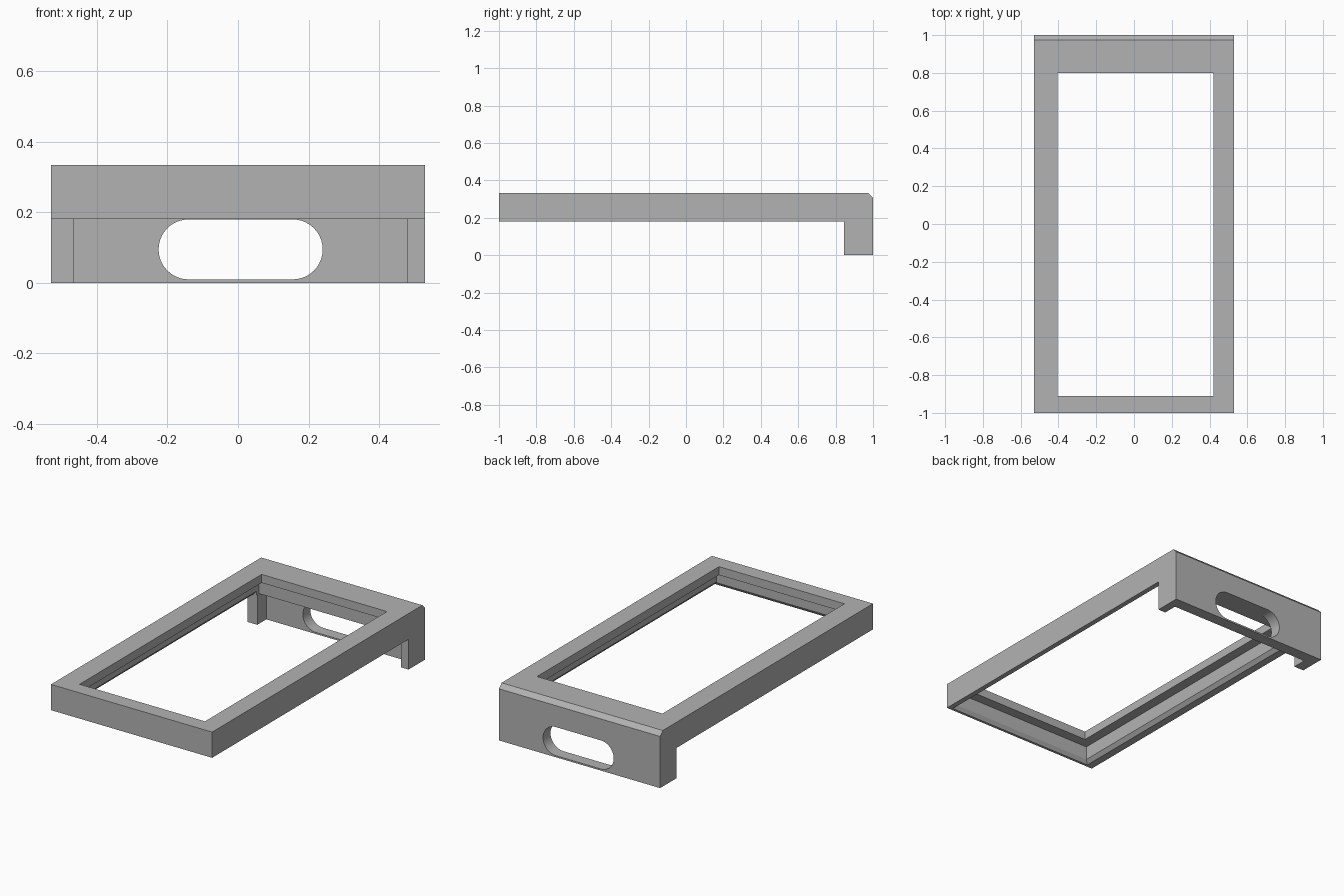
import bpy, bmesh, math
from mathutils import Vector

cube = bpy.data.objects.get("Cube")
if cube:
    bpy.data.objects.remove(cube, do_unlink=True)

grey = bpy.data.materials.new("plain_grey")
grey.use_nodes = True
grey.diffuse_color = (0.45, 0.45, 0.45, 1)
grey.node_tree.nodes["Principled BSDF"].inputs["Base Color"].default_value = (0.45, 0.45, 0.45, 1)


def loft(name, start, end):
    """Closed solid between two matching loops of points."""
    bm = bmesh.new()
    a = [bm.verts.new(p) for p in start]
    b = [bm.verts.new(p) for p in end]
    bm.faces.new(a)
    bm.faces.new(b)
    for i in range(len(a)):
        j = (i + 1) % len(a)
        bm.faces.new((a[i], a[j], b[j], b[i]))
    bmesh.ops.recalc_face_normals(bm, faces=bm.faces)
    mesh = bpy.data.meshes.new(name)
    bm.to_mesh(mesh)
    bm.free()
    obj = bpy.data.objects.new(name, mesh)
    bpy.context.collection.objects.link(obj)
    return obj


def rect(x0, x1, y0, y1, z):
    return [Vector(p) for p in ((x0, y0, z), (x1, y0, z), (x1, y1, z), (x0, y1, z))]


BOTTOM, TOP, HALF = 0.18, 0.333, 0.53
MID = 0.0075                      # centre of the openings across the width
IN_L, IN_R = MID - 0.4725, MID + 0.4725

# Body: hooked side profile extruded across the width
profile = [(-1, BOTTOM), (-1, TOP), (0.975, TOP), (1, 0.307),
           (1, 0), (0.845, 0), (0.845, BOTTOM)]
body = loft("frame_body", [(-HALF, y, z) for y, z in profile],
            [(HALF, y, z) for y, z in profile])
body.data.materials.append(grey)

# Window through the top plate
window = (MID - 0.4125, MID + 0.4125, -0.91, 0.80)
cutters = [loft("window_cutter", rect(*window, 0.22), rect(*window, 0.4))]

# Recess under the plate, with a bevelled mouth
recess = (IN_L, IN_R, -0.97, 0.86)
cutters.append(loft("recess_cutter", rect(*recess, 0.1), rect(*recess, 0.283)))
mouth = (IN_L - 0.02, IN_R + 0.02, -0.985, 0.84)
cutters.append(loft("mouth_cutter", rect(*mouth, BOTTOM - 0.0005),
                    rect(IN_L, IN_R, -0.97, 0.84, 0.202)))

# Pocket between the two rear feet
pocket = (IN_L, IN_R, 0.7, 0.93)
cutters.append(loft("pocket_cutter", rect(*pocket, -0.1), rect(*pocket, BOTTOM)))

# Rounded slot through the rear wall
radius, steps = 0.085, 20
slot = []
for side in (1, -1):
    for i in range(steps + 1):
        t = math.pi * i / steps - side * math.pi / 2
        slot.append((MID + side * 0.1475 + radius * math.cos(t),
                     0.0945 + radius * math.sin(t)))
cutters.append(loft("slot_cutter", [(x, 0.8, z) for x, z in slot],
                    [(x, 1.1, z) for x, z in slot]))

# Apply the cuts
for cutter in cutters:
    cutter.hide_render = True
    mod = body.modifiers.new(cutter.name, 'BOOLEAN')
    mod.operation = 'DIFFERENCE'
    mod.solver = 'EXACT'
    mod.object = cutter
bpy.context.view_layer.update()
graph = bpy.context.evaluated_depsgraph_get()
mesh = bpy.data.meshes.new_from_object(body.evaluated_get(graph))
body.modifiers.clear()
body.data = mesh
for cutter in cutters:
    bpy.data.objects.remove(cutter, do_unlink=True)
mesh.materials.clear()
mesh.materials.append(grey)
for face in mesh.polygons:
    face.material_index = 0

# Smooth only the slot's rounded ends
bpy.ops.object.select_all(action='DESELECT')
body.select_set(True)
bpy.context.view_layer.objects.active = body
bpy.ops.object.shade_smooth_by_angle(angle=math.radians(25))
